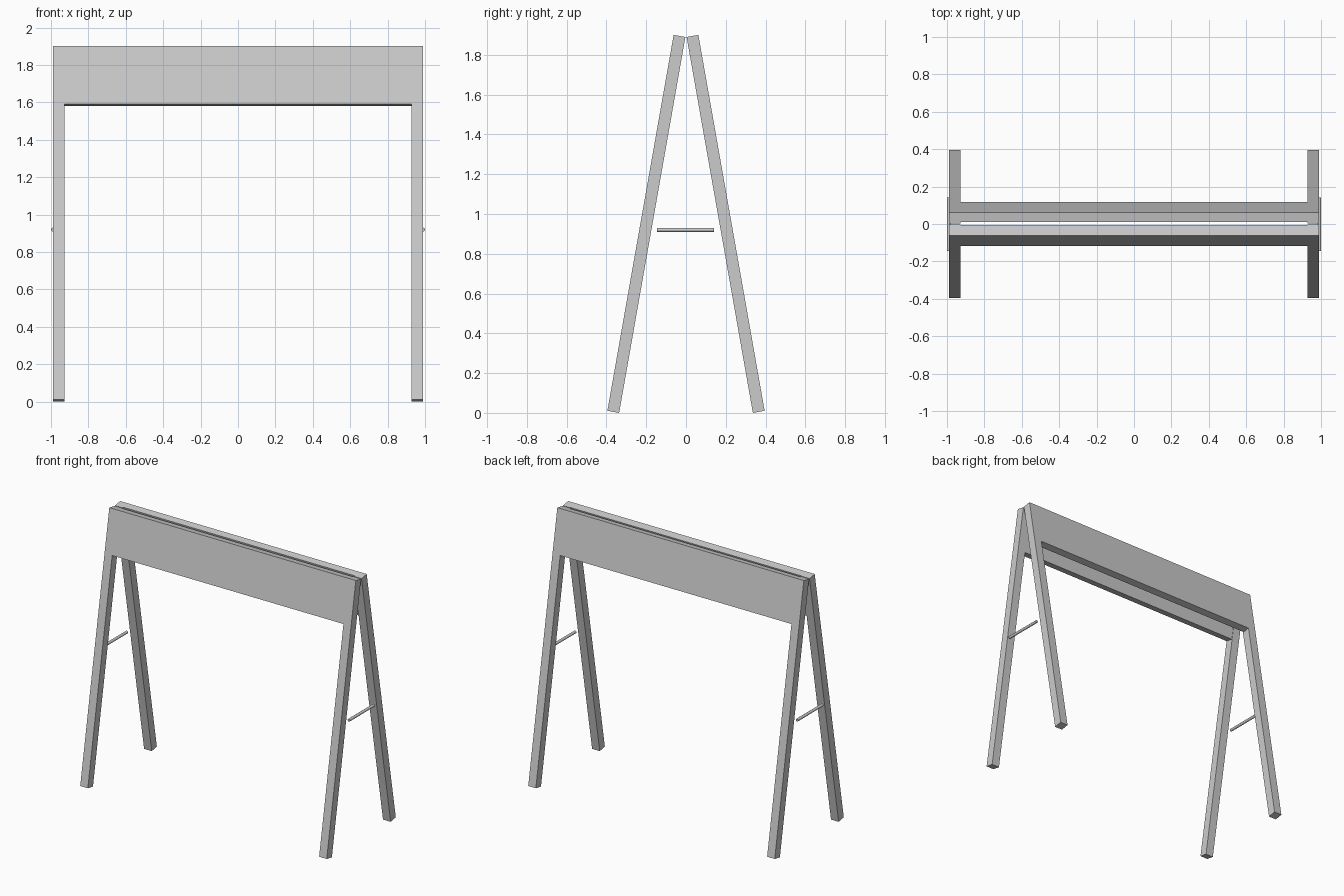
import bpy, bmesh, math
from mathutils import Matrix, Vector

if "Cube" in bpy.data.objects:
    bpy.data.objects.remove(bpy.data.objects["Cube"])

TILT = math.radians(10)
LEG = 0.06                      # square leg section
TOP = 1.9
APEX = Vector((0, -0.003, TOP - LEG * math.sin(TILT)))


def slanted_box(name, x0, x1, depth, length, spin):
    """Box hanging from the apex, flush with the outer leg face and leaning outward."""
    bm = bmesh.new()
    size = Vector((x1 - x0, depth, length))
    centre = Vector(((x0 + x1) / 2, -LEG + depth / 2, -length / 2))
    bmesh.ops.create_cube(bm, size=1, matrix=Matrix.Translation(centre) @ Matrix.Diagonal(size.to_4d()))
    bm.transform(Matrix.Rotation(spin, 4, 'Z') @ Matrix.Translation(APEX) @ Matrix.Rotation(-TILT, 4, 'X'))
    mesh = bpy.data.meshes.new(name)
    bm.to_mesh(mesh)
    bm.free()
    obj = bpy.data.objects.new(name, mesh)
    bpy.context.collection.objects.link(obj)


leg_length = (TOP - LEG * math.sin(TILT)) / math.cos(TILT)

# Two leaning frames: a pair of legs with a wide board between them
for side, spin, thick in (("front", 0, 0.057), ("back", math.pi, 0.052)):
    slanted_box(side + "_leg_a", -0.988, -0.927, LEG, leg_length, spin)
    slanted_box(side + "_leg_b", 0.927, 0.988, LEG, leg_length, spin)
    slanted_box(side + "_board", -0.927, 0.927, thick, 0.315, spin)

# Thin spreader rods at each end
for name, x in (("left_spreader_rod", -0.99), ("right_spreader_rod", 0.99)):
    bpy.ops.mesh.primitive_cylinder_add(vertices=16, radius=0.01, depth=0.287,
                                        location=(x, -0.002, 0.92),
                                        rotation=(math.pi / 2, 0, 0))
    bpy.context.object.name = name
    bpy.ops.object.shade_smooth_by_angle(angle=math.radians(35))
